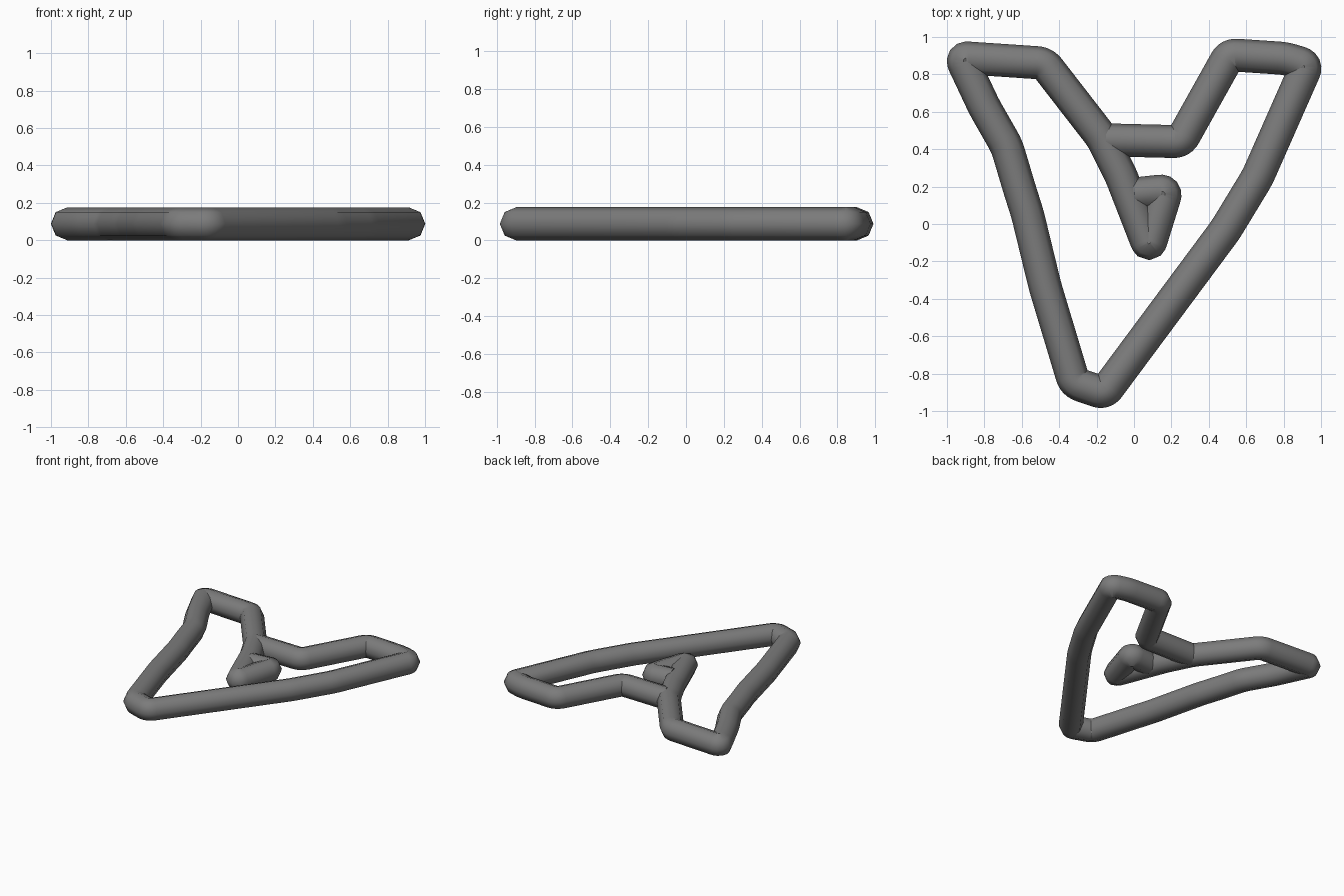
import bpy
from mathutils import Vector

cube = bpy.data.objects.get("Cube")
if cube:
    bpy.data.objects.remove(cube, do_unlink=True)

RADIUS = 0.088

# Single grey material
grey = bpy.data.materials.new("dark_grey")
grey.use_nodes = True
colour = (0.2, 0.2, 0.2, 1)
grey.diffuse_color = colour
grey.node_tree.nodes["Principled BSDF"].inputs["Base Color"].default_value = colour

# Centreline of the bent tube: inner branch, outer outline, inner hook
path = [
    (-0.15, 0.45), (0.25, 0.44), (0.51, 0.905), (0.81, 0.885), (0.925, 0.85),
    (0.66, 0.25), (0.49, -0.03), (-0.16, -0.905), (-0.32, -0.85),
    (-0.475, -0.335), (-0.57, 0.055), (-0.61, 0.18), (-0.68, 0.415),
    (-0.80, 0.625), (-0.925, 0.89), (-0.48, 0.86), (-0.17, 0.46),
    (-0.07, 0.26), (0.08, -0.125), (0.175, 0.18), (0.0, 0.16),
]


def round_corners(points, reach=0.04, steps=6):
    """Replace each inner corner by a tight curved bend."""
    pts = [Vector(p) for p in points]
    out = [pts[0]]
    for before, corner, after in zip(pts, pts[1:], pts[2:]):
        start = corner + (before - corner).normalized() * reach
        end = corner + (after - corner).normalized() * reach
        for i in range(steps + 1):
            t = i / steps
            out.append(start.lerp(corner, t).lerp(corner.lerp(end, t), t))
    return out + [pts[-1]]


# Eight-sided tube swept along the centreline
curve = bpy.data.curves.new("tube_path", "CURVE")
curve.dimensions = "3D"
curve.twist_mode = "Z_UP"
curve.bevel_depth = RADIUS
curve.bevel_resolution = 2
curve.use_fill_caps = True
points = round_corners(path)
spline = curve.splines.new("POLY")
spline.points.add(len(points) - 1)
for point, p in zip(spline.points, points):
    point.co = (p.x, p.y, RADIUS, 1)
curve.materials.append(grey)

tube = bpy.data.objects.new("bent_tube_outline", curve)
bpy.context.collection.objects.link(tube)
bpy.ops.object.select_all(action="DESELECT")
tube.select_set(True)
bpy.context.view_layer.objects.active = tube

# Mesh with smooth sides and sharp end caps
bpy.ops.object.convert(target="MESH")
bpy.ops.object.shade_smooth_by_angle(angle=1.05)
